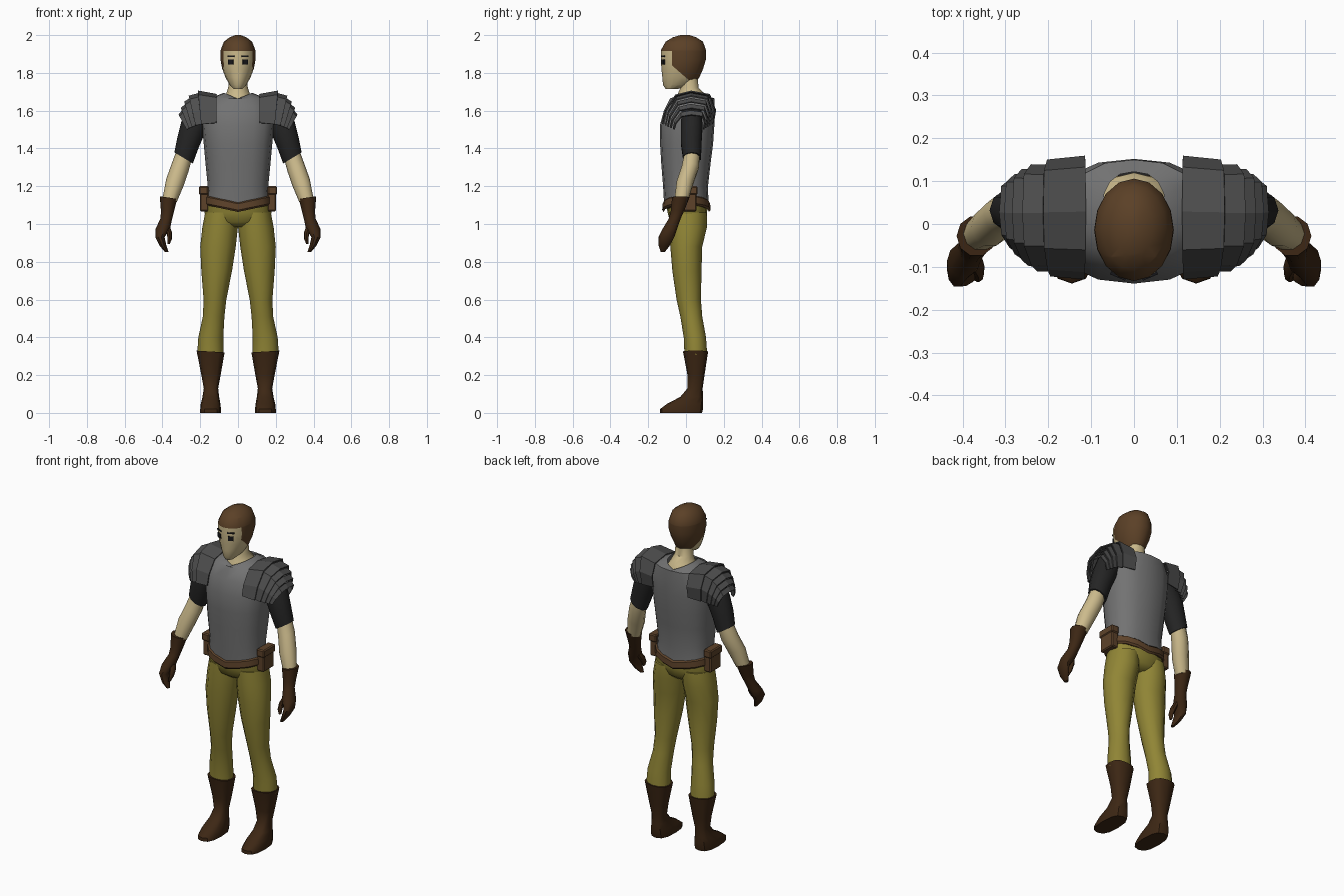
import bpy, bmesh, math
from mathutils import Vector, Matrix

default_cube = bpy.data.objects.get("Cube")
if default_cube:
    bpy.data.objects.remove(default_cube, do_unlink=True)


def make_material(name, red, green, blue):
    material = bpy.data.materials.new(name)
    material.use_nodes = True
    colour = (red, green, blue, 1)
    material.diffuse_color = colour
    shader = material.node_tree.nodes["Principled BSDF"]
    shader.inputs["Base Color"].default_value = colour
    shader.inputs["Roughness"].default_value = 0.9
    return material


SKIN = make_material("skin", .60, .49, .26)
HAIR = make_material("hair brown", .105, .052, .02)
STEEL = make_material("grey steel", .17, .17, .17)
DARK_STEEL = make_material("dark steel", .075, .075, .075)
BLACK_CLOTH = make_material("black cloth", .018, .018, .018)
OLIVE = make_material("olive cloth", .28, .235, .036)
BOOT_LEATHER = make_material("dark leather", .046, .02, .007)
BELT_LEATHER = make_material("brown leather", .11, .055, .023)
EYE_BLACK = make_material("eye black", .008, .008, .01)


def finish(name, bm, materials, mirrored=False, smooth=True, thickness=0):
    """Turn a bmesh into an object, optionally mirrored across x and thickened."""
    bmesh.ops.recalc_face_normals(bm, faces=bm.faces)
    mesh = bpy.data.meshes.new(name)
    bm.to_mesh(mesh)
    bm.free()
    obj = bpy.data.objects.new(name, mesh)
    bpy.context.collection.objects.link(obj)
    for material in materials:
        mesh.materials.append(material)
    if smooth:
        bpy.ops.object.select_all(action='DESELECT')
        obj.select_set(True)
        bpy.context.view_layer.objects.active = obj
        bpy.ops.object.shade_smooth_by_angle(angle=math.radians(42))
    if thickness:
        solid = obj.modifiers.new("thickness", 'SOLIDIFY')
        solid.thickness = thickness
        solid.offset = 0
    if mirrored:
        mirror = obj.modifiers.new("mirror", 'MIRROR')
        mirror.use_mirror_merge = False
    return obj


def ring_points(sides, square, cx, rx, front, back, z, tilt=0, dip=0):
    """One cross-section: tilt slopes it along x, dip lowers its middle."""
    cy, ry = (front + back) / 2, (back - front) / 2
    for i in range(sides):
        a = math.tau * i / sides
        c, s = math.cos(a), math.sin(a)
        x = rx * math.copysign(abs(c) ** square, c)
        y = ry * math.copysign(abs(s) ** square, s)
        yield Vector((cx + x, cy + y, z + tilt * x - dip * (1 - abs(x) / rx)))


def bridge(bm, loops, closed=True):
    for low, high in zip(loops, loops[1:]):
        count = len(low)
        for i in range(count if closed else count - 1):
            j = (i + 1) % count
            bm.faces.new((low[i], low[j], high[j], high[i]))


def loft(rings, sides=12, square=1.0, caps=(True, True)):
    """Skin through rings of (centre x, half width, front y, back y, z, tilt, dip)."""
    bm = bmesh.new()
    loops = [[bm.verts.new(p) for p in ring_points(sides, square, *r)] for r in rings]
    bridge(bm, loops)
    for wanted, loop in zip(caps, (loops[0], loops[-1])):
        if wanted:
            bm.faces.new(loop)
    return bm


def box(bm, centre, size, turn=0):
    matrix = (Matrix.Translation(centre) @ Matrix.Rotation(turn, 4, 'Z')
              @ Matrix.Diagonal((*size, 1)))
    return bmesh.ops.create_cube(bm, size=1, matrix=matrix)["verts"]


# Head, cut along the hairline so the hair is a clean colour region
head = loft([(0, .024, -.108, -.045, 1.715), (0, .045, -.122, .04, 1.737),
             (0, .066, -.125, .07, 1.775), (0, .083, -.13, .09, 1.82),
             (0, .093, -.133, .105, 1.87), (0, .092, -.133, .106, 1.92),
             (0, .075, -.108, .09, 1.965), (0, .045, -.07, .055, 1.988),
             (0, .014, -.03, .02, 2)], sides=16)
BROW_Z, TEMPLE_Z, TEMPLE_Y, SLOPE = 1.917, 1.84, -.075, 1.15
for point, normal in (((0, 0, BROW_Z), (0, 0, 1)), ((0, 0, TEMPLE_Z), (0, 0, 1)),
                      ((0, TEMPLE_Y, 0), (0, 1, 0)),
                      ((0, TEMPLE_Y, TEMPLE_Z), (0, 1, SLOPE))):
    geometry = head.verts[:] + head.edges[:] + head.faces[:]
    bmesh.ops.bisect_plane(head, geom=geometry, dist=1e-5, plane_co=point, plane_no=normal)
for face in head.faces:
    c = face.calc_center_median()
    hairline = TEMPLE_Y + max(0, TEMPLE_Z - c.z) * SLOPE
    face.material_index = int(c.z > BROW_Z or c.y > hairline)
finish("head", head, [SKIN, HAIR])

# Eyes and eyebrows as thin plates on the face
eyes = bmesh.new()
box(eyes, (.037, -.121, 1.857), (.029, .008, .027), .4)
box(eyes, (.037, -.121, 1.889), (.038, .008, .008), .4)
finish("eyes_and_brows", eyes, [EYE_BLACK], mirrored=True, smooth=False)

# Neck and the skin inside the collar
finish("neck", loft([(0, .095, -.06, .12, 1.64), (0, .064, -.045, .105, 1.685),
                     (0, .052, -.03, .066, 1.72), (0, .047, -.03, .062, 1.79)]), [SKIN])

# Breastplate, with a V at the collar and a dipping hem
finish("breastplate", loft([
    (0, .165, -.116, .12, 1.145, 0, .04), (0, .161, -.121, .116, 1.21, 0, .015),
    (0, .172, -.131, .13, 1.32), (0, .181, -.137, .143, 1.42),
    (0, .19, -.139, .15, 1.52), (0, .188, -.117, .152, 1.6),
    (0, .15, -.085, .15, 1.665), (0, .074, -.057, .122, 1.695, 0, .033)],
    sides=16, square=.85, caps=(True, False)), [STEEL])

# Belt and side pouches
finish("belt", loft([(0, .168, -.118, .122, 1.1, 0, .036), (0, .177, -.126, .13, 1.11, 0, .036),
                     (0, .175, -.124, .128, 1.145, 0, .038), (0, .166, -.117, .121, 1.15, 0, .038)],
                    sides=16, square=.85), [BELT_LEATHER])
pouches = bmesh.new()
box(pouches, (.179, .005, 1.13), (.046, .1, .125))
box(pouches, (.182, .005, 1.178), (.05, .112, .045))
bmesh.ops.bevel(pouches, geom=pouches.edges[:], offset=.006, segments=1, affect='EDGES')
finish("pouches", pouches, [BELT_LEATHER], mirrored=True, smooth=False)

# Trousers: hips and two legs
finish("trouser_hips", loft([(0, .07, -.05, .07, .985), (0, .15, -.085, .1, 1.01),
                             (0, .178, -.097, .112, 1.06), (0, .163, -.11, .115, 1.13)],
                            sides=16, square=.9), [OLIVE])
finish("trouser_legs", loft([
    (.146, .07, -.008, .112, .31), (.144, .066, -.012, .106, .4),
    (.129, .057, -.03, .086, .51), (.122, .06, -.05, .079, .6),
    (.113, .081, -.072, .082, .75), (.106, .094, -.083, .086, .88),
    (.095, .094, -.09, .11, .98), (.088, .086, -.09, .11, 1.06)]), [OLIVE], mirrored=True)

# Boots with sloping feet
finish("boots", loft([
    (.145, .055, -.139, .085, 0), (.145, .055, -.138, .09, .02),
    (.145, .052, -.1, .091, .048), (.144, .044, -.03, .09, .085),
    (.143, .038, .008, .088, .13), (.143, .051, .008, .098, .2),
    (.145, .074, -.016, .117, .325, .06), (.145, .06, -.005, .105, .325, .06)],
    square=.75), [BOOT_LEATHER], mirrored=True)

# Arms: cloth sleeve, bare forearm
finish("sleeves", loft([
    (.288, .049, -.018, .082, 1.35, .6), (.265, .056, -.03, .085, 1.43, .5),
    (.238, .062, -.03, .09, 1.51, .5), (.2, .065, -.025, .085, 1.6, .4)],
    sides=10), [BLACK_CLOTH], mirrored=True)
finish("forearms", loft([
    (.362, .038, -.063, .013, 1.125, .2), (.334, .046, -.052, .042, 1.22, .4),
    (.306, .044, -.025, .07, 1.3, .5), (.284, .04, -.01, .075, 1.37, .6)],
    sides=10), [SKIN], mirrored=True)

# Gauntlets: flared cuff, palm and curled fingers, then the thumb
finish("gauntlets", loft([
    (.378, .01, -.135, -.11, .853), (.397, .018, -.146, -.085, .885),
    (.413, .024, -.148, -.06, .93), (.398, .038, -.125, -.045, .975),
    (.379, .031, -.092, -.026, 1.03), (.373, .035, -.082, -.008, 1.07),
    (.368, .046, -.076, .02, 1.14, .15), (.368, .036, -.066, .01, 1.14, .15)],
    sides=10), [BOOT_LEATHER], mirrored=True)
finish("thumbs", loft([
    (.367, .006, -.135, -.115, .895), (.361, .011, -.135, -.098, .92),
    (.364, .015, -.122, -.075, .955), (.378, .016, -.1, -.06, .99)],
    sides=8), [BOOT_LEATHER], mirrored=True)

# Shoulder guards: one broad plate, then overlapping lames stepping outward
ARCH = [(-1, 0), (-.88, .42), (-.52, .88), (.1, 1), (.82, .9), (1, .45), (.92, 0)]
# Each station: foot x, crown x, middle y, half depth, foot z, crown z
STATIONS = [(.115, .113, .015, .141, 1.535, 1.685), (.195, .212, .014, .133, 1.528, 1.703),
            (.225, .26, .014, .122, 1.522, 1.676), (.245, .283, .015, .11, 1.514, 1.645),
            (.26, .301, .017, .096, 1.508, 1.612), (.272, .312, .019, .082, 1.5, 1.577)]


def arch(bm, station, shrink=0):
    foot_x, crown_x, mid_y, depth, foot_z, crown_z = station
    depth, crown_z = depth - shrink, crown_z - shrink
    return [bm.verts.new((foot_x + (crown_x - foot_x) * v - shrink * .6, mid_y + depth * u,
                          foot_z + (crown_z - foot_z) * v)) for u, v in ARCH]


guards = bmesh.new()
for index, (inner, outer) in enumerate(zip(STATIONS, STATIONS[1:])):
    bridge(guards, [arch(guards, inner, .012 if index else 0), arch(guards, outer)], closed=False)
finish("shoulder_guards", guards, [DARK_STEEL], mirrored=True, smooth=False, thickness=.007)
